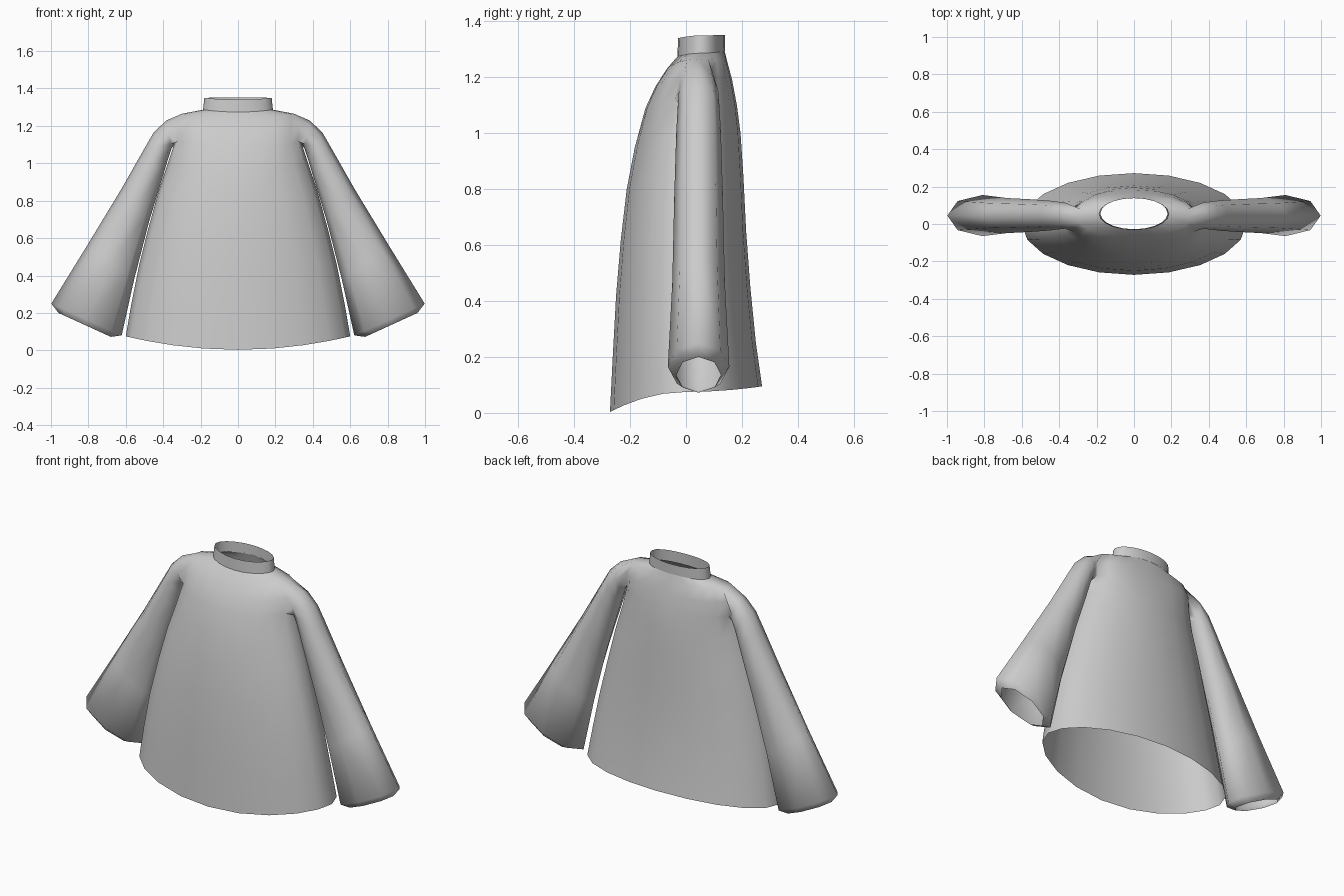
import bpy, bmesh
from math import sin, cos, pi, radians
from mathutils import Vector

if "Cube" in bpy.data.objects:
    bpy.data.objects.remove(bpy.data.objects["Cube"])

N = 20      # sides of the torso
K = 8       # sides of a sleeve

# Torso rings: side z, half width, front z, front y, back z, back y
TORSO = [
    (0.075, 0.600, 0.003, -0.272, 0.095, 0.272),
    (0.25, 0.570, 0.20, -0.262, 0.25, 0.250),
    (0.45, 0.530, 0.42, -0.250, 0.45, 0.230),
    (0.65, 0.480, 0.62, -0.233, 0.65, 0.215),
    (0.85, 0.425, 0.80, -0.212, 0.85, 0.205),
    (1.00, 0.375, 0.95, -0.183, 1.00, 0.195),
    (1.12, 0.335, 1.09, -0.145, 1.10, 0.182),
    (1.20, 0.335, 1.17, -0.108, 1.19, 0.165),
    (1.265, 0.300, 1.235, -0.065, 1.255, 0.148),
    (1.287, 0.185, 1.275, -0.030, 1.295, 0.138),
]
COLLAR = [
    (1.285, 0.187, 1.274, -0.031, 1.295, 0.139),
    (1.350, 0.180, 1.340, -0.028, 1.352, 0.140),
]
ARM = 6     # lowest torso ring of the armhole

# Sleeve rings: outer x, outer z, inner x, inner z, half depth
SLEEVE = [
    (0.385, 1.228, 0.355, 1.08, 0.070),
    (0.452, 1.163, 0.375, 1.02, 0.075),
    (0.500, 1.080, 0.405, 0.92, 0.080),
    (0.625, 0.860, 0.475, 0.69, 0.087),
    (0.810, 0.555, 0.555, 0.38, 0.094),
    (0.998, 0.250, 0.622, 0.080, 0.110),
    (0.960, 0.200, 0.680, 0.072, 0.080),
]


def power(v, p):
    return abs(v) ** p * (1 if v >= 0 else -1)


def torso_ring(bm, spec, p=1.0):
    zs, w, zf, yf, zb, yb = spec
    yc, hy = (yf + yb) / 2, (yb - yf) / 2
    ring = []
    for i in range(N):
        c, s = cos(2 * pi * i / N), sin(2 * pi * i / N)
        z = zs * c * c + (zb if s > 0 else zf) * s * s
        ring.append(bm.verts.new((w * power(c, p), yc + hy * power(s, p), z)))
    return ring


def sleeve_ring(bm, spec, side):
    xo, zo, xi, zi, hy = spec
    ring = []
    for k in range(K):
        c, s = cos(2 * pi * k / K), sin(2 * pi * k / K)
        x = (xo + xi) / 2 + c * (xo - xi) / 2
        z = (zo + zi) / 2 + c * (zo - zi) / 2
        ring.append(bm.verts.new((side * x, 0.045 + s * hy, z)))
    return ring


def bridge(bm, a, b, skip=()):
    n = len(a)
    for i in range(n):
        if i not in skip:
            j = (i + 1) % n
            bm.faces.new((a[i], a[j], b[j], b[i]))


def finish(bm, name, angle):
    bmesh.ops.recalc_face_normals(bm, faces=bm.faces[:])
    mesh = bpy.data.meshes.new(name)
    bm.to_mesh(mesh)
    bm.free()
    obj = bpy.data.objects.new(name, mesh)
    bpy.context.collection.objects.link(obj)
    bpy.ops.object.select_all(action='DESELECT')
    obj.select_set(True)
    bpy.context.view_layer.objects.active = obj
    bpy.ops.object.shade_smooth_by_angle(angle=radians(angle))
    return obj


# Torso with an armhole left open on each side
bm = bmesh.new()
rings = [torso_ring(bm, r, 0.85 if ARM <= i <= ARM + 2 else 1.0)
         for i, r in enumerate(TORSO)]
holes = (N - 1, 0, N // 2 - 1, N // 2)
for i in range(len(rings) - 1):
    bridge(bm, rings[i], rings[i + 1], holes if i in (ARM, ARM + 1) else ())

# Sleeves grown from the armholes, ending in a turned-in cuff
low, mid, top = rings[ARM:ARM + 3]
for side in (1, -1):
    def at(ring, j):
        return ring[j % N if side > 0 else N // 2 - j]
    prev = [at(top, 0), at(top, 1), at(mid, 1), at(low, 1),
            at(low, 0), at(low, -1), at(mid, -1), at(top, -1)]
    for spec in SLEEVE:
        ring = sleeve_ring(bm, spec, side)
        bridge(bm, prev, ring)
        prev = ring
finish(bm, "sweater_body", 80)

# Standing collar
bm = bmesh.new()
bridge(bm, *[torso_ring(bm, r) for r in COLLAR])
finish(bm, "collar", 60)
